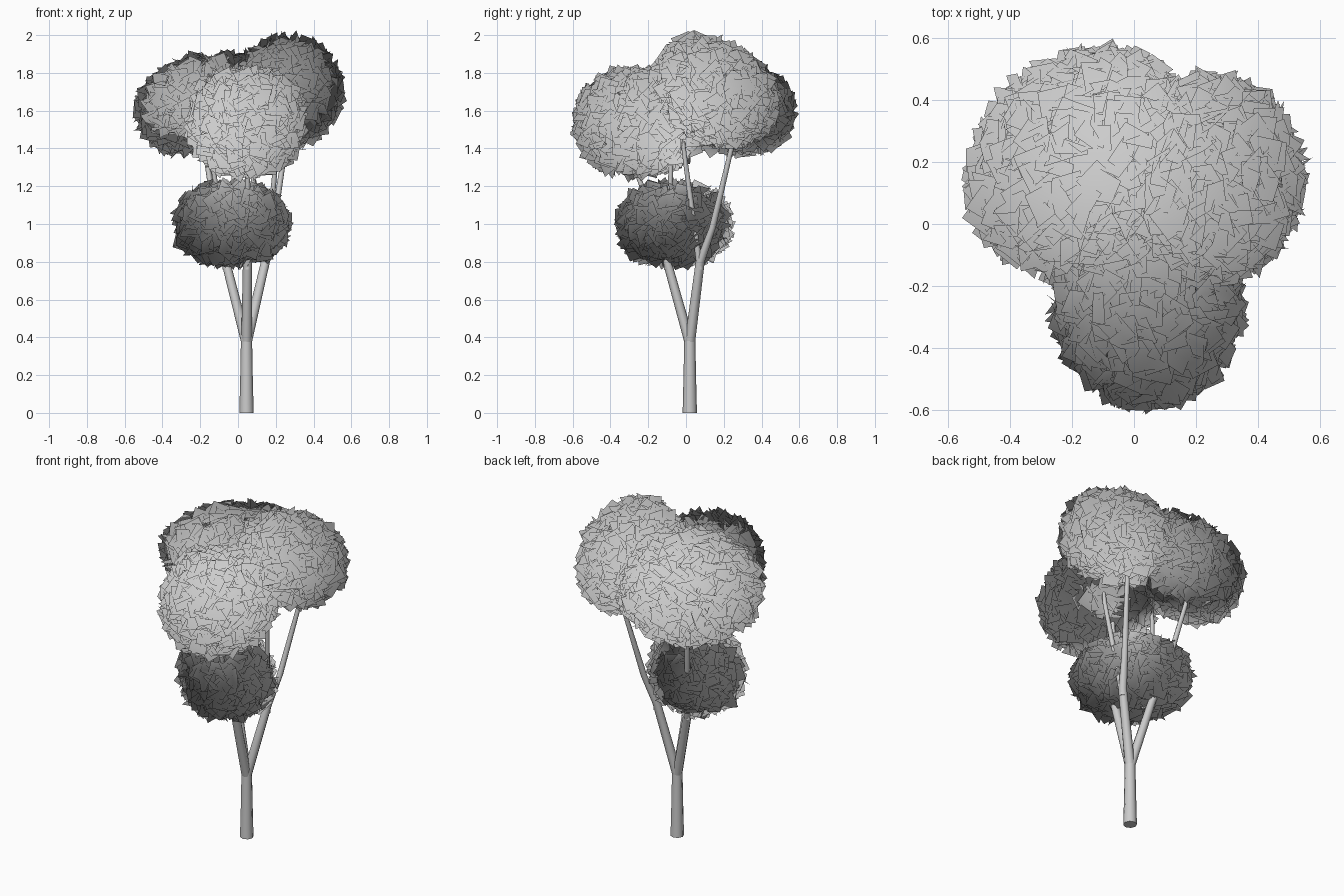
import bpy, math, random
from mathutils import Vector, Matrix

if "Cube" in bpy.data.objects:
    bpy.data.objects.remove(bpy.data.objects["Cube"])

random.seed(7)


def add_object(name, verts, faces, smooth=False):
    mesh = bpy.data.meshes.new(name)
    mesh.from_pydata(verts, [], faces)
    mesh.update()
    if smooth:
        mesh.polygons.foreach_set("use_smooth", [len(f) == 4 for f in faces])
    obj = bpy.data.objects.new(name, mesh)
    bpy.context.collection.objects.link(obj)
    return obj


def tube(name, path, sides=8):
    """Tapered limb along a path of (x, y, z, radius)."""
    verts, faces = [], []
    for x, y, z, r in path:
        for i in range(sides):
            a = 2 * math.pi * i / sides
            verts.append((x + r * math.cos(a), y + r * math.sin(a), z))
    for k in range(len(path) - 1):
        for i in range(sides):
            j = (i + 1) % sides
            a, b = k * sides, (k + 1) * sides
            faces.append((a + i, a + j, b + j, b + i))
    faces.append(tuple(reversed(range(sides))))
    faces.append(tuple(range((len(path) - 1) * sides, len(path) * sides)))
    return add_object(name, verts, faces, True)


def leaf_clump(name, centre, radii, count, yaw=0, tilt=0, power=2.4):
    """Rounded, slightly boxy shell of strongly tilted leaf cards with soft normals."""
    turn = Matrix.Rotation(math.radians(yaw), 3, 'Z') @ Matrix.Rotation(math.radians(tilt), 3, 'X')
    centre = Vector(centre)
    radii = Vector(radii) - Vector((0.028, 0.028, 0.028))
    crown = Vector((0, 0, 1.25))
    verts, faces, normals = [], [], []
    golden = math.pi * (3 - math.sqrt(5))
    for i in range(count):
        z = 1 - 2 * (i + 0.5) / count
        s, a = math.sqrt(1 - z * z), i * golden + random.uniform(-0.1, 0.1)
        d = Vector((s * math.cos(a), s * math.sin(a), z))
        d /= (s ** power + abs(z) ** power) ** (1 / power)
        p = centre + turn @ (d * radii * random.uniform(0.97, 1.0))
        normal = turn @ Vector((d.x / radii.x, d.y / radii.y, d.z / radii.z)).normalized()
        rot = normal.to_track_quat('Z', 'Y').to_matrix()
        rot = rot @ Matrix.Rotation(random.uniform(0, 2 * math.pi), 3, 'Z')
        rot = rot @ Matrix.Rotation(math.radians(random.uniform(-70, 70)), 3, 'X')
        rot = rot @ Matrix.Rotation(random.uniform(0, 2 * math.pi), 3, 'Z')
        h = random.uniform(0.04, 0.052)
        n = len(verts)
        for u, v in ((-h, -h), (h, -h), (h, h), (-h, h)):
            verts.append(p + rot @ Vector((u, v, 0)))
            normals.append((verts[-1] - crown).normalized())
        faces.append((n, n + 1, n + 2, n + 3))
    obj = add_object(name, verts, faces, True)
    obj.data.normals_split_custom_set_from_vertices(normals)
    return obj


# trunk
tube("trunk", [(0.045, 0.02, 0, 0.038), (0.045, 0.02, 0.2, 0.033), (0.045, 0.02, 0.42, 0.029)])

# three main branches, each with an outward and an inward fork
root = (0.045, 0.02, 0.37, 0.028)
branches = {
    "front": ((0.05, -0.1, 0.8, 0.024), (0.055, -0.15, 0.98, 0.018),
              (0.05, -0.26, 1.27, 0.013), (0.085, -0.08, 1.3, 0.012)),
    "left": ((-0.065, 0.075, 0.8, 0.024), (-0.11, 0.14, 0.98, 0.018),
             (-0.175, 0.24, 1.4, 0.013), (-0.14, -0.01, 1.38, 0.012)),
    "right": ((0.145, 0.075, 0.8, 0.024), (0.185, 0.14, 0.98, 0.018),
              (0.25, 0.24, 1.4, 0.013), (0.205, -0.01, 1.38, 0.012)),
}
for side, (low, bend, outer, inner) in branches.items():
    tip = (outer[0], outer[1], outer[2] + 0.12, 0.009)
    tube(side + "_branch", [root, low, bend, outer, tip])
    top = (inner[0], inner[1] - 0.01, inner[2] + 0.12, 0.008)
    tube(side + "_fork", [(low[0], low[1], low[2] - 0.04, 0.017), inner, top])

# foliage
leaf_clump("front_foliage", (0.045, -0.25, 1.54), (0.31, 0.345, 0.288), 640)
leaf_clump("left_foliage", (-0.175, 0.21, 1.64), (0.405, 0.35, 0.24), 720, 45, -28, 2.2)
leaf_clump("right_foliage", (0.26, 0.15, 1.70), (0.29, 0.355, 0.265), 660, 0, -30, 2.2)
leaf_clump("lower_foliage", (-0.035, -0.058, 1.0), (0.265, 0.335, 0.222), 540, 45, 0, 2.5)
